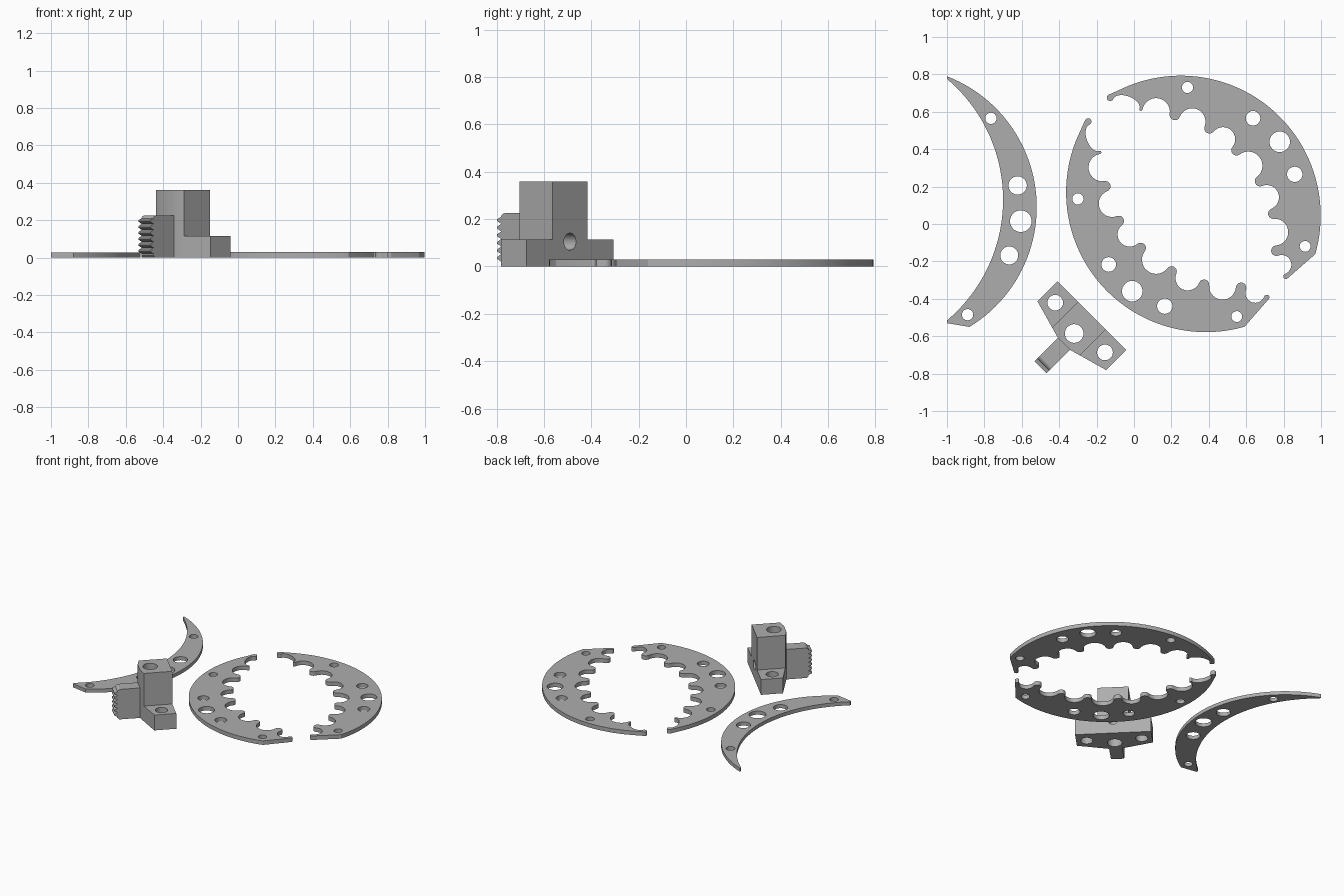
import bpy, bmesh
from math import cos, sin, pi, radians, atan2, sqrt
from mathutils import Vector

if "Cube" in bpy.data.objects:
    bpy.data.objects.remove(bpy.data.objects["Cube"])

grey = bpy.data.materials.new("plain_grey")
grey.diffuse_color = (0.42, 0.42, 0.42, 1)
grey.use_nodes = True
grey.node_tree.nodes["Principled BSDF"].inputs["Base Color"].default_value = grey.diffuse_color


def arc(cx, cy, r, a0, a1, n):
    return [(cx + r * cos(a0 + (a1 - a0) * i / n), cy + r * sin(a0 + (a1 - a0) * i / n))
            for i in range(n + 1)]


def circle(cx, cy, r, n=32):
    return arc(cx, cy, r, 0, 2 * pi, n)[:-1]


def prism(name, loops, lo, hi, place):
    """Fill an outline with holes, extrude it, then place each (a, b, c) in the world."""
    bm = bmesh.new()
    for loop in loops:
        vs = [bm.verts.new((a, b, lo)) for a, b in loop]
        for i, v in enumerate(vs):
            bm.edges.new((v, vs[(i + 1) % len(vs)]))
    bmesh.ops.triangle_fill(bm, edges=bm.edges[:], use_beauty=True)
    top = bmesh.ops.extrude_face_region(bm, geom=bm.faces[:])["geom"]
    for v in top:
        if isinstance(v, bmesh.types.BMVert):
            v.co.z = hi
    for v in bm.verts:
        v.co = Vector(place(*v.co))
    bmesh.ops.recalc_face_normals(bm, faces=bm.faces[:])
    me = bpy.data.meshes.new(name)
    bm.to_mesh(me)
    bm.free()
    me.materials.append(grey)
    ob = bpy.data.objects.new(name, me)
    bpy.context.collection.objects.link(ob)
    return ob


def flat(x, y, z):
    return (x, y, z)


# Toothed jaw outline, around the centre of its outer arc
R = 0.748
TEETH = [(-0.368, 0.615, 0.018), (-0.21, 0.56, 0.008), (-0.03, 0.51, 0.028),
         (0.145, 0.44, 0.028), (0.28, 0.328, 0.028), (0.398, 0.173, 0.028),
         (0.467, 0.01, 0.028), (0.485, -0.178, 0.028), (0.55, -0.318, 0.014)]


def jaw_outline():
    pts = arc(0, 0, R, radians(-16), radians(112), 64)
    nodes = []
    for x, y, r in TEETH:
        p = Vector((x, y))
        nodes.append((p + p.normalized() * r, r))
    # directions in which the two end tips meet their straight edges
    d0 = nodes[0][0] - Vector(pts[-1])
    d1 = Vector(pts[0]) - nodes[-1][0]
    for i, (c, r) in enumerate(nodes):
        into = nodes[i - 1][0] - c if i else Vector((d0.y, -d0.x))
        out = nodes[i + 1][0] - c if i + 1 < len(nodes) else Vector((d1.y, -d1.x))
        a0, a1 = atan2(into.y, into.x), atan2(out.y, out.x)
        while a1 <= a0:
            a1 += 2 * pi
        pts += arc(c.x, c.y, r, a0, a1, 10)
        # rounded valley up to the next tooth
        if i + 1 < len(nodes):
            c2, r2 = nodes[i + 1]
            e = (c2 - c).normalized()
            n = Vector((-e.y, e.x))
            vr = ((c2 - c).length - r - r2) / 2
            mid = c + e * (r + vr)
            sag = 0.55 if i == 0 else 1.0
            for k in range(1, 14):
                t = pi * k / 14
                q = mid - e * vr * cos(t) + n * vr * sag * sin(t)
                pts.append((q.x, q.y))
    return pts


jaw = [jaw_outline()]
for ang, rad, r in [(87, 0.686, 0.03), (53.4, 0.648, 0.039), (36.7, 0.66, 0.055),
                    (19.9, 0.648, 0.041), (-13.9, 0.685, 0.029)]:
    a = radians(ang)
    jaw.append(circle(rad * cos(a), rad * sin(a), r))

parts = [
    prism("upper_jaw", jaw, 0, 0.03, lambda x, y, z: (0.25 + x, 0.045 + y, z)),
    prism("lower_jaw", jaw, 0, 0.03, lambda x, y, z: (0.385 - y, 0.17 - x, z)),
]

# Crescent plate between two arcs, clipped flat on its left side
CX, CY, CR = -1.27, 0.09, 0.75
IX, IY, IR = -1.545, 0.13, 0.845
b_out = atan2(sqrt(CR ** 2 - (-1 - CX) ** 2), -1 - CX)
b_in = atan2(sqrt(IR ** 2 - (-1 - IX) ** 2), -1 - IX)
crescent = arc(CX, CY, CR, atan2(-0.64, 0.39), b_out, 48)
crescent += arc(IX, IY, IR, b_in, -b_in, 48) + [(-1.0, -0.53)]
holes = [(-0.765, 0.565, 0.03), (-0.622, 0.206, 0.049), (-0.605, 0.015, 0.058),
         (-0.667, -0.168, 0.048), (-0.89, -0.485, 0.03)]
parts.append(prism("crescent_plate", [crescent] + [circle(*h) for h in holes], 0, 0.027, flat))


# Mount block, in its own diagonal frame: u along its length, v toward the arm
def diagonal(u, v, z):
    return (-0.2245 + 0.7071 * (u - v), -0.49 - 0.7071 * (u + v), z)


for side, name in ((-1, "left_foot"), (1, "right_foot")):
    foot = [(side * u, v) for u, v in [(0.105, 0), (0.26, 0), (0.26, 0.152), (0.105, 0.196)]]
    parts.append(prism(name, [foot, circle(side * 0.188, 0.09, 0.042)], 0, 0.115, diagonal))

post = [(-0.105, 0), (0.105, 0), (0.105, 0.196), (0.045, 0.213), (-0.045, 0.213), (-0.105, 0.196)]
column = prism("column", [post, circle(0, 0.135, 0.05)], 0, 0.36, diagonal)
parts.append(column)

# Cross hole from the back of the column into the vertical bore
drill = prism("drill", [circle(0, 0.105, 0.036)], -0.1, 0.135, lambda u, z, v: diagonal(u, v, z))
cut = column.modifiers.new("cross_hole", "BOOLEAN")
cut.operation, cut.solver, cut.object = "DIFFERENCE", "EXACT", drill
bpy.context.view_layer.objects.active = column
bpy.ops.object.modifier_apply(modifier=cut.name)
bpy.data.objects.remove(drill)

# Arm with a rounded top corner and a serrated tip
arm = [(0.2, 0.0), (0.355, 0.0), (0.368, 0.012)]
for i in range(6):
    z = 0.02 + i * 0.032
    arm += [(0.366, z), (0.39, z + 0.012), (0.39, z + 0.02)]
arm += arc(0.345, 0.2, 0.025, 0.35, pi / 2, 6) + [(0.2, 0.225)]
parts.append(prism("serrated_arm", [arm], -0.045, 0.045, lambda v, z, u: diagonal(u, v, z)))

# Smooth the curved walls, keep the edges sharp
for ob in parts:
    bpy.ops.object.select_all(action="DESELECT")
    ob.select_set(True)
    bpy.context.view_layer.objects.active = ob
    bpy.ops.object.shade_smooth_by_angle(angle=radians(30))
